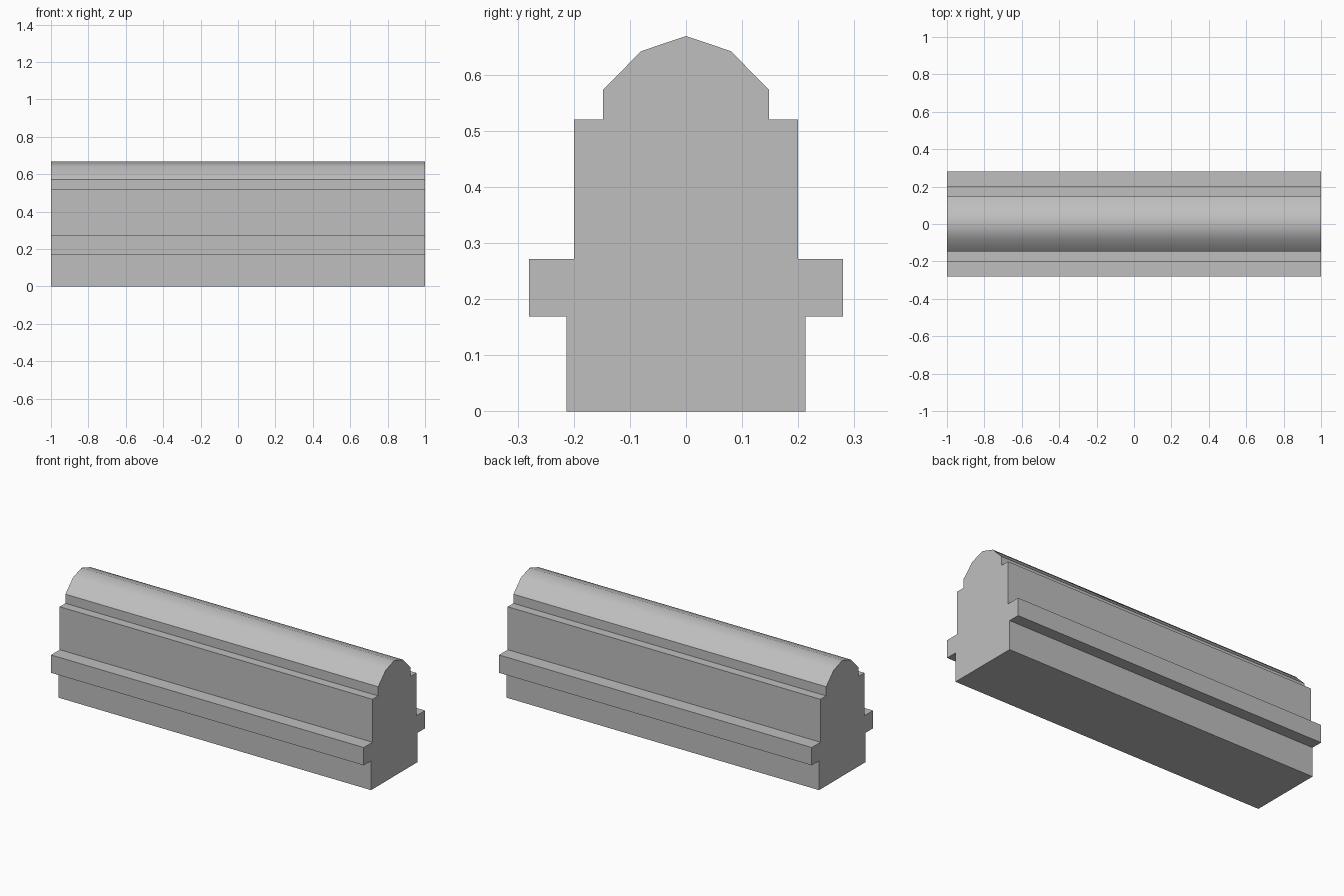
import bpy
import bmesh
import math

cube = bpy.data.objects.get("Cube")
if cube:
    bpy.data.objects.remove(cube, do_unlink=True)

# Material
grey = bpy.data.materials.new("mid_grey")
grey.use_nodes = True
colour = (0.52, 0.52, 0.52, 1)
grey.diffuse_color = colour
grey.node_tree.nodes["Principled BSDF"].inputs["Base Color"].default_value = colour

# Half profile (y, z): base, projecting ledge, wall, shoulder, rounded cap
half = [(0.213, 0), (0.213, 0.169), (0.28, 0.169), (0.28, 0.272),
        (0.2, 0.272), (0.2, 0.52), (0.148, 0.52), (0.148, 0.573),
        (0.08, 0.642)]
ridge = [(0, 0.669)]
profile = half + ridge + [(-y, z) for y, z in reversed(half)]

# Extrude the mirrored profile along the length
bm = bmesh.new()
end = bm.faces.new([bm.verts.new((-1, y, z)) for y, z in profile])
result = bmesh.ops.extrude_face_region(bm, geom=[end], use_keep_orig=True)
verts = [v for v in result["geom"] if isinstance(v, bmesh.types.BMVert)]
bmesh.ops.translate(bm, verts=verts, vec=(2, 0, 0))
bmesh.ops.recalc_face_normals(bm, faces=bm.faces)

mesh = bpy.data.meshes.new("wall_coping")
bm.to_mesh(mesh)
bm.free()
mesh.materials.append(grey)
wall = bpy.data.objects.new("wall_coping", mesh)
bpy.context.collection.objects.link(wall)

# Smooth the rounded cap, keep the steps sharp
bpy.ops.object.select_all(action="DESELECT")
wall.select_set(True)
bpy.context.view_layer.objects.active = wall
bpy.ops.object.shade_smooth_by_angle(angle=math.radians(40))
